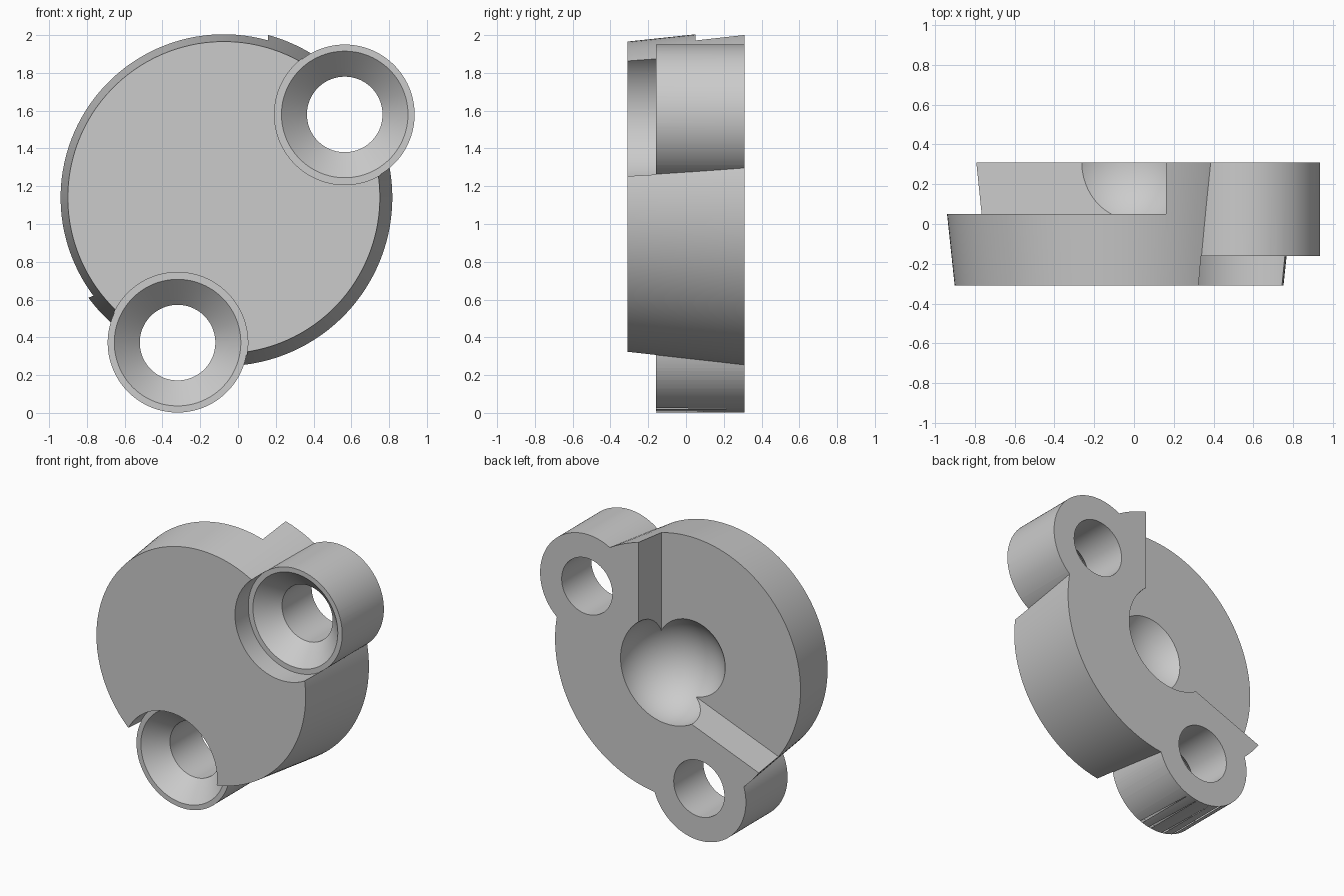
import bpy, bmesh, math
from mathutils import Matrix, Vector

cube = bpy.data.objects.get("Cube")
if cube:
    bpy.data.objects.remove(cube, do_unlink=True)

FRONT, BACK, FLOOR, BOSS_FRONT = -0.31, 0.31, 0.05, -0.16
CX, CZ = -0.075, 1.14
BOSSES = {"upper": (0.565, 1.58), "lower": (-0.32, 0.372)}
BOSS_R, SINK_R, HOLE_R = 0.37, 0.335, 0.2

grey = bpy.data.materials.new("plain grey")
grey.use_nodes = True
colour = (0.6, 0.6, 0.6, 1)
grey.diffuse_color = colour
grey.node_tree.nodes["Principled BSDF"].inputs["Base Color"].default_value = colour


def add_object(name, bm):
    bmesh.ops.recalc_face_normals(bm, faces=bm.faces[:])
    mesh = bpy.data.meshes.new(name)
    bm.to_mesh(mesh)
    bm.free()
    mesh.materials.append(grey)
    obj = bpy.data.objects.new(name, mesh)
    bpy.context.collection.objects.link(obj)
    return obj


def lathe(name, x, z, profile, sides=128):
    """Solid of revolution around a y axis through (x, z); profile is (radius, y)."""
    bm = bmesh.new()
    rings = []
    for r, y in profile:
        angles = [math.tau * (i + 0.5) / sides for i in range(sides)]
        rings.append([bm.verts.new((x + r * math.cos(a), y, z + r * math.sin(a))) for a in angles])
    for a, b in zip(rings, rings[1:]):
        for i in range(sides):
            j = (i + 1) % sides
            bm.faces.new((a[i], a[j], b[j], b[i]))
    bm.faces.new(rings[0])
    bm.faces.new(rings[-1])
    return add_object(name, bm)


def combine(body, tool, operation):
    """Apply a boolean to the body and discard the tool."""
    tool.hide_render = True
    mod = body.modifiers.new(tool.name, "BOOLEAN")
    mod.operation, mod.solver, mod.object = operation, "EXACT", tool
    depsgraph = bpy.context.evaluated_depsgraph_get()
    mesh = bpy.data.meshes.new_from_object(body.evaluated_get(depsgraph))
    body.modifiers.clear()
    body.data = mesh
    bpy.data.objects.remove(tool, do_unlink=True)


# Tapered disc
body = lathe("clamp_disc", CX, CZ, [(0.826, FRONT), (0.892, BACK)])

# Stepped sector on the back, bounded by an upright wall and a sloping wall
offset, slope = 0.235, math.radians(21.2)
along = Vector((-math.cos(slope), -math.sin(slope)))
foot = Vector((math.sin(slope), -math.cos(slope))) * offset
outline = [Vector((offset, 0.03)), Vector((offset, 2)), Vector((-2, 2)), foot + along * 2, foot]
bm = bmesh.new()
face = bm.faces.new([bm.verts.new((CX + p.x, FLOOR, CZ + p.y)) for p in outline])
extruded = bmesh.ops.extrude_face_region(bm, geom=[face])["geom"]
bmesh.ops.translate(bm, vec=(0, 1, 0), verts=[g for g in extruded if isinstance(g, bmesh.types.BMVert)])
combine(body, add_object("sector_cutter", bm), "DIFFERENCE")

# Screw bosses
for name, (x, z) in BOSSES.items():
    combine(body, lathe(name + "_boss", x, z, [(BOSS_R, FRONT - 0.1), (BOSS_R, BACK)]), "UNION")

# Recess in front of each boss, with countersink and through hole
for name, (x, z) in BOSSES.items():
    profile = [(BOSS_R + 0.002, FRONT - 0.3), (BOSS_R + 0.002, BOSS_FRONT), (SINK_R, BOSS_FRONT),
               (HOLE_R, BOSS_FRONT + SINK_R - HOLE_R), (HOLE_R, BACK + 0.3)]
    combine(body, lathe(name + "_hole_cutter", x, z, profile), "DIFFERENCE")

# Ball socket in the middle of the back
bm = bmesh.new()
bmesh.ops.create_uvsphere(bm, u_segments=96, v_segments=48, radius=0.375,
                          matrix=Matrix.Translation((CX, BACK, CZ)) @ Matrix.Rotation(0.01, 4, "Z"))
combine(body, add_object("socket_cutter", bm), "DIFFERENCE")

# Smooth round surfaces, sharp rims
bpy.ops.object.select_all(action="DESELECT")
body.select_set(True)
bpy.context.view_layer.objects.active = body
bpy.ops.object.shade_smooth_by_angle(angle=math.radians(25))
